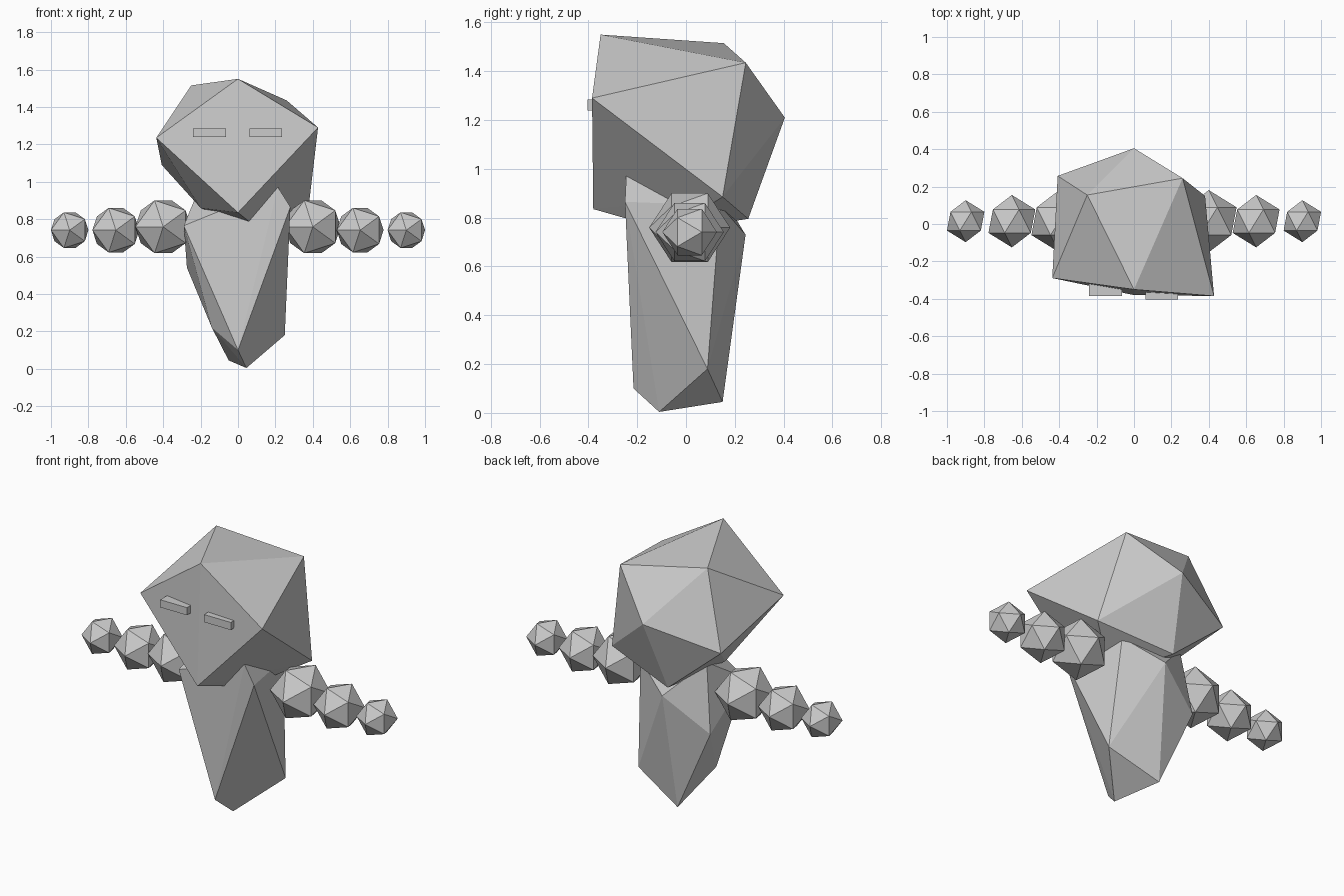
import bpy, bmesh, math
from mathutils import Matrix

if "Cube" in bpy.data.objects:
    bpy.data.objects.remove(bpy.data.objects["Cube"])


def finish(name, bm):
    bmesh.ops.recalc_face_normals(bm, faces=bm.faces)
    mesh = bpy.data.meshes.new(name)
    bm.to_mesh(mesh)
    bm.free()
    obj = bpy.data.objects.new(name, mesh)
    bpy.context.collection.objects.link(obj)
    return obj


def rock(name, corners):
    # faceted stone: convex hull of twelve pushed-about corners
    bm = bmesh.new()
    for p in corners:
        bm.verts.new(p)
    res = bmesh.ops.convex_hull(bm, input=bm.verts)
    loose = [v for v in bm.verts if not v.link_faces]
    bmesh.ops.delete(bm, geom=loose, context='VERTS')
    return finish(name, bm)


def bead(name, centre, radius):
    # twenty-sided stone with its corner axis along y
    bm = bmesh.new()
    mat = Matrix.Translation(centre) @ Matrix.Rotation(-math.pi / 2, 4, 'X')
    bmesh.ops.create_icosphere(bm, subdivisions=1, radius=radius, matrix=mat)
    return finish(name, bm)


def box(name, centre, size):
    bm = bmesh.new()
    mat = Matrix.Translation(centre) @ Matrix.Diagonal((*size, 1))
    bmesh.ops.create_cube(bm, size=1, matrix=mat)
    return finish(name, bm)


# head
rock("head", [
    (0, -.35, 1.55), (-.25, .155, 1.515), (.26, .245, 1.435),
    (.428, -.385, 1.29), (-.437, -.289, 1.235), (-.408, .257, 1.09),
    (0, .405, 1.21), (0, -.38, .835), (.38, .15, .885),
    (-.06, .255, .795), (.11, -.07, .747), (-.2, -.08, .86)])

# tapering body
rock("body", [
    (.214, -.245, .97), (.28, -.25, .865), (-.29, -.14, .765),
    (-.22, .12, .935), (.2, .14, .85), (-.273, .163, .54),
    (-.14, -.085, .22), (-.015, .244, .73), (.045, -.11, .004),
    (-.05, .15, .045), (.25, .088, .18), (0, -.215, .10)])

# arms: three shrinking stones each side
for side, label in ((1, "right"), (-1, "left")):
    for i, (x, z, r) in enumerate([(.4, .759, .166), (.653, .741, .14), (.9, .741, .112)]):
        bead(f"{label}_arm_stone_{i + 1}", (side * x, .015, z), r)

# eyes
box("left_eye", (-.152, -.335, 1.262), (.175, .1, .045))
box("right_eye", (.148, -.354, 1.262), (.175, .1, .045))
